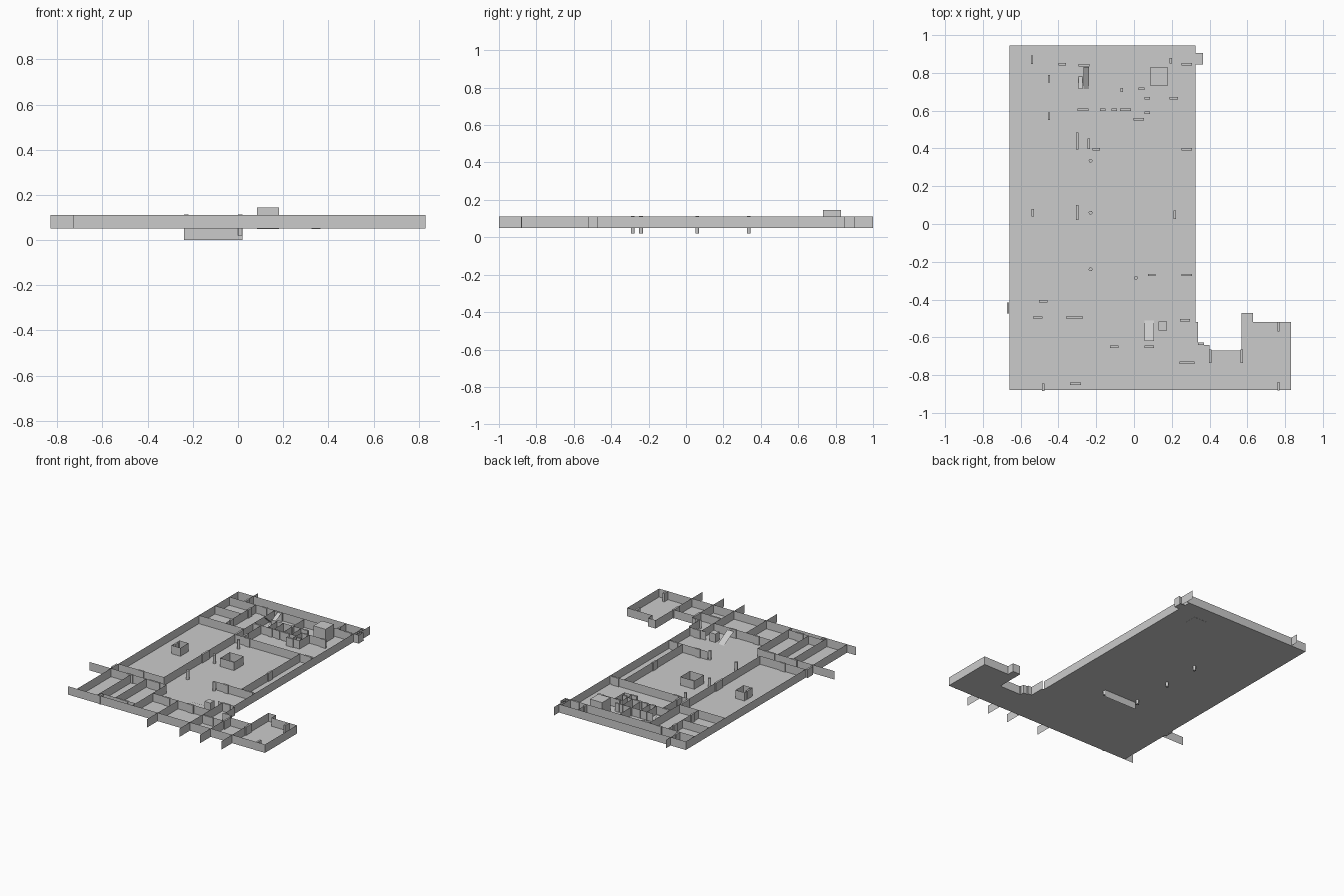
import bpy, bmesh, math

Z0, Z1 = 0.05, 0.11   # floor level and wall top


def make(name, bm):
    me = bpy.data.meshes.new(name)
    bm.to_mesh(me)
    bm.free()
    ob = bpy.data.objects.new(name, me)
    bpy.context.collection.objects.link(ob)
    return ob


def quad(bm, *pts):
    return bm.faces.new([bm.verts.new(p) for p in pts])


def wall(bm, x0, y0, x1, y1, z0=Z0, z1=Z1):
    quad(bm, (x0, y0, z0), (x1, y1, z0), (x1, y1, z1), (x0, y0, z1))


def box(bm, cx, cy, sx, sy, z0=Z0, z1=Z1):
    vs = bmesh.ops.create_cube(bm, size=1)["verts"]
    bmesh.ops.scale(bm, vec=(sx, sy, z1 - z0), verts=vs)
    bmesh.ops.translate(bm, vec=(cx, cy, (z0 + z1) / 2), verts=vs)


# Floor slab: main hall plus stepped side wing
bm = bmesh.new()
outline = [(-.66, -.88), (.83, -.88), (.83, -.52), (.63, -.52), (.63, -.47),
           (.57, -.47), (.57, -.67), (.40, -.67), (.40, -.64), (.34, -.64),
           (.34, -.52), (.325, -.52), (.325, .945), (-.66, .945)]
bm.faces.new([bm.verts.new((x, y, Z0)) for x, y in outline])
box(bm, .345, .875, .04, .06, Z0 - .001, Z0)
make("floor", bm)

# Outer walls, thin sheets running a little past the corners
bm = bmesh.new()
for x, a, b in [(-.66, -.88, .945), (.325, -.52, .945), (.83, -.88, -.52),
                (.40, -1, -.64), (.57, -1, -.47), (.63, -.52, -.47),
                (.34, -.64, -.52), (.365, .845, .9), (.345, .845, 1)]:
    wall(bm, x, a, x, b)
for y, a, b in [(.945, -.66, .345), (-.88, -.73, .83), (-.52, .63, .83),
                (-.47, .57, .63), (-.67, .40, .57), (-.64, .325, .40),
                (.89, .325, .365), (.845, .325, .365)]:
    wall(bm, a, y, b, y)
make("outer_walls", bm)

# Inner walls running along y
bm = bmesh.new()
for x, a, b in [(-.54, .845, 1), (-.45, .5, .845), (-.30, -.41, .845),
                (-.24, .395, .605), (.235, -1, -.51), (.215, -.27, .395),
                (.195, .845, .945), (-.065, .605, .84), (-.14, .605, .72),
                (-.19, .605, .72), (0, .605, .72), (.04, .555, .665),
                (.1, .555, .665), (-.50, -.88, -.495), (-.38, -.845, -.495),
                (-.22, -.88, -.495), (-.02, -1, -.65)]:
    wall(bm, x, a, x, b)
make("inner_walls_lengthwise", bm)

# Inner walls running along x
bm = bmesh.new()
for y, a, b in [(.845, -.66, .325), (.715, -.24, .06), (.665, .04, .235),
                (.605, -.30, .04), (.555, 0, .1), (.5, -.66, -.30),
                (.68, -.66, -.45), (.395, -.30, .325), (-.27, .02, .325),
                (-.41, -.66, -.30), (-.495, -.83, -.22), (-.51, .2, .325),
                (-.65, -.22, .235), (-.735, .235, .40), (-.845, -.5, -.22)]:
    wall(bm, a, y, b, y)
make("inner_walls_crosswise", bm)

# Door blocks set into the walls
T = .013
bm = bmesh.new()
for x, y, length in [(-.54, .87, .045), (-.45, .77, .04), (-.45, .57, .04),
                     (-.30, .44, .09), (-.24, .425, .055), (-.535, .06, .04),
                     (-.30, .06, .08), (.215, .05, .045), (.195, .865, .03),
                     (-.065, .71, .02), (-.48, -.865, .04), (.765, -.545, .05),
                     (.765, -.86, .045), (-.667, -.445, .06), (.403, -.70, .07),
                     (.57, -.70, .07)]:
    box(bm, x, y, T, length)
make("doors_lengthwise", bm)

bm = bmesh.new()
for x, y, length in [(-.38, .845, .04), (-.265, .84, .06), (.28, .845, .055),
                     (.04, .715, .03), (.07, .665, .03), (.21, .665, .045),
                     (-.27, .605, .06), (-.165, .605, .03), (-.105, .605, .03),
                     (-.045, .605, .06), (.07, .59, .03), (.025, .555, .055),
                     (-.20, .395, .04), (.28, .395, .055), (.095, -.27, .04),
                     (.28, -.27, .055), (-.48, -.41, .045), (-.51, -.495, .05),
                     (-.315, -.495, .09), (.27, -.51, .055), (.355, -.635, .03),
                     (-.105, -.65, .045), (.08, -.65, .05), (.28, -.735, .08),
                     (-.31, -.845, .06)]:
    box(bm, x, y, length, T)
make("doors_crosswise", bm)

# Open-topped booths in the two halls
for name, x0, x1, y0, y1 in [("left_hall_booth", -.54, -.47, .02, .11),
                             ("centre_hall_booth", -.17, -.06, .04, .15)]:
    bm = bmesh.new()
    for x in (x0, x1):
        wall(bm, x, y0, x, y1)
    for y in (y0, y1):
        wall(bm, x0, y, x1, y)
    make(name, bm)

# Lift shaft and small utility box
bm = bmesh.new()
box(bm, .133, .78, .096, .095, .049, .145)
make("lift_shaft", bm)
bm = bmesh.new()
box(bm, .152, -.54, .045, .045)
make("utility_box", bm)

# Sloped stair flights
bm = bmesh.new()
for x0, x1, ylow, yhigh in [(.055, .105, -.51, -.62), (-.295, -.272, .78, .715),
                            (-.268, -.238, .715, .83)]:
    quad(bm, (x0, ylow, Z0), (x1, ylow, Z0), (x1, yhigh, Z1), (x0, yhigh, Z1))
make("stair_flights", bm)

# Columns through the floor
bm = bmesh.new()
for x, y in [(-.23, .335), (-.23, .06), (-.23, -.24), (.01, -.285)]:
    vs = bmesh.ops.create_cone(bm, cap_ends=True, segments=16, radius1=.01,
                               radius2=.01, depth=.095)["verts"]
    bmesh.ops.translate(bm, vec=(x, y, .0665), verts=vs)
make("columns", bm)

# Sheet hanging under the floor
bm = bmesh.new()
wall(bm, -.24, -.27, .02, -.27, 0, Z0)
make("lower_wall", bm)
